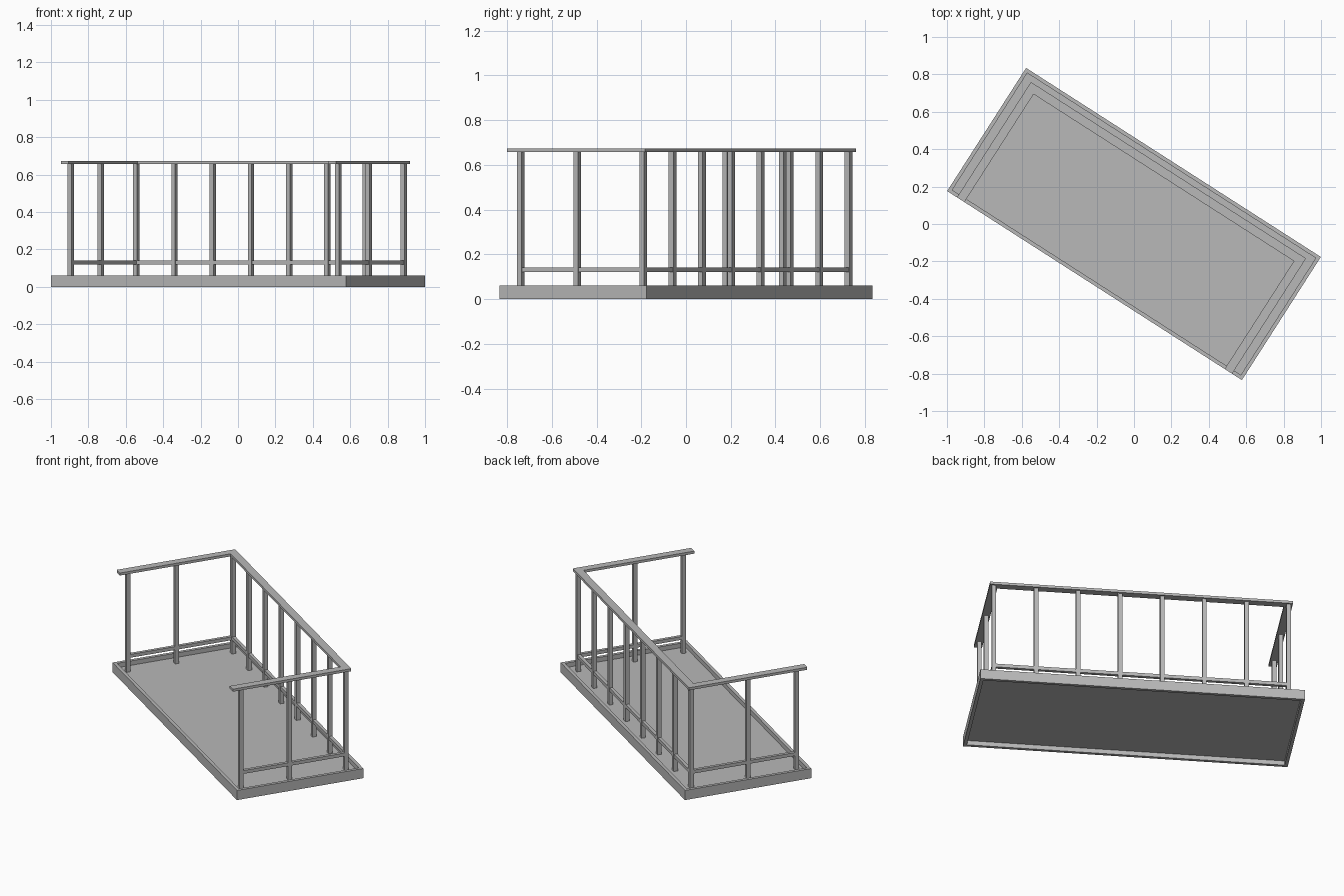
import bpy, bmesh
from math import radians

if "Cube" in bpy.data.objects:
    bpy.data.objects.remove(bpy.data.objects["Cube"], do_unlink=True)

TURN = radians(-32.67)         # whole balcony stands at an angle
HALF_L, HALF_W = 0.936, 0.391  # slab half length and half width
RAIL_X, RAIL_Y = 0.85, 0.318   # centre line of the railing
FRONT_Y = -0.332               # front posts
POST = 0.025

grey = bpy.data.materials.new("grey metal")
grey.use_nodes = True
grey.diffuse_color = (0.48, 0.48, 0.48, 1)
grey.node_tree.nodes["Principled BSDF"].inputs["Base Color"].default_value = (0.48, 0.48, 0.48, 1)


def finish(name, bm):
    bmesh.ops.recalc_face_normals(bm, faces=bm.faces)
    mesh = bpy.data.meshes.new(name)
    bm.to_mesh(mesh)
    bm.free()
    mesh.materials.append(grey)
    obj = bpy.data.objects.new(name, mesh)
    obj.rotation_euler.z = TURN
    bpy.context.collection.objects.link(obj)
    return obj


def box(name, x0, x1, y0, y1, z0, z1):
    bm = bmesh.new()
    bmesh.ops.create_cube(bm, size=1)
    for v in bm.verts:
        v.co = (x1 if v.co.x > 0 else x0, y1 if v.co.y > 0 else y0, z1 if v.co.z > 0 else z0)
    return finish(name, bm)


def u_rail(name, width, y_end, z0, z1):
    """Bar running round the two sides and the back as one piece."""
    h = width / 2
    xo, xi, yo, yi = RAIL_X + h, RAIL_X - h, RAIL_Y + h, RAIL_Y - h
    outline = [(-xo, y_end), (-xi, y_end), (-xi, yi), (xi, yi),
               (xi, y_end), (xo, y_end), (xo, yo), (-xo, yo)]
    bm = bmesh.new()
    face = bm.faces.new([bm.verts.new((x, y, z0)) for x, y in outline])
    new = bmesh.ops.extrude_face_region(bm, geom=[face])["geom"]
    bmesh.ops.translate(bm, vec=(0, 0, z1 - z0),
                        verts=[g for g in new if isinstance(g, bmesh.types.BMVert)])
    return finish(name, bm)


# Base slab: raised rim with a thin floor, hollow above and below
bm = bmesh.new()
bmesh.ops.create_cube(bm, size=1)
for v in bm.verts:
    v.co = (v.co.x * 2 * HALF_L, v.co.y * 2 * HALF_W, 0.061 * (v.co.z + 0.5))
bm.normal_update()
caps = [f for f in bm.faces if abs(f.normal.z) > 0.9]
bmesh.ops.inset_individual(bm, faces=caps, thickness=0.028, depth=0)
bm.normal_update()
bmesh.ops.inset_individual(bm, faces=caps, thickness=0, depth=-0.028)
finish("base_tray", bm)

# Rails
u_rail("top_rail", 0.047, -HALF_W, 0.657, 0.673)
u_rail("lower_rail", 0.02, FRONT_Y, 0.12, 0.141)


# Posts
def post(name, x, y):
    h = POST / 2
    box(name, x - h, x + h, y - h, y + h, 0.03, 0.66)


for i in range(8):
    post(f"back_post_{i + 1}", -RAIL_X + i * 2 * RAIL_X / 7, RAIL_Y)
for side, sign in (("left", 1), ("right", -1)):
    post(f"{side}_front_post", sign * RAIL_X, FRONT_Y)
    post(f"{side}_middle_post", sign * RAIL_X, -0.032)
